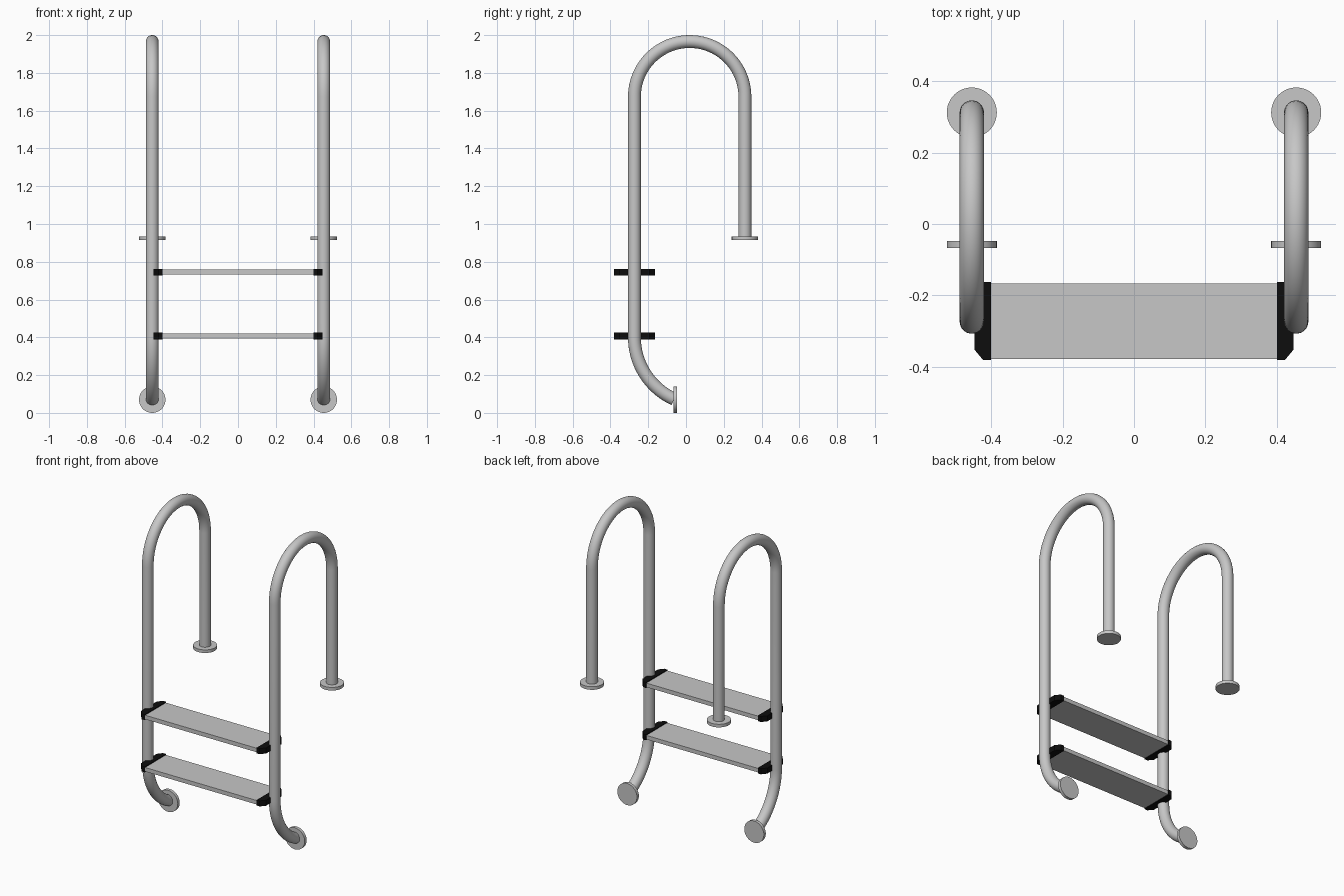
import bpy, bmesh, math
from mathutils import Matrix, Vector

if "Cube" in bpy.data.objects:
    bpy.data.objects.remove(bpy.data.objects["Cube"])


def material(name, rgb):
    m = bpy.data.materials.new(name)
    m.diffuse_color = (*rgb, 1)
    m.use_nodes = True
    m.node_tree.nodes["Principled BSDF"].inputs["Base Color"].default_value = m.diffuse_color
    return m


STEEL = material("steel grey", (0.57, 0.57, 0.57))
BLACK = material("black plastic", (0.004, 0.004, 0.004))

RAIL_X, PIPE_R = 0.454, 0.034
FRONT_Y, BACK_Y = -0.273, 0.312
FLANGE_R = 0.07


def finish(name, bm, mat, smooth=True):
    bmesh.ops.recalc_face_normals(bm, faces=bm.faces[:])
    me = bpy.data.meshes.new(name)
    bm.to_mesh(me)
    bm.free()
    me.materials.append(mat)
    if smooth:
        for p in me.polygons:
            p.use_smooth = True
        me.set_sharp_from_angle(angle=math.radians(35))
    ob = bpy.data.objects.new(name, me)
    bpy.context.collection.objects.link(ob)
    return ob


def pipe(name, path, x, radius, sides=32):
    """Sweep a circle along a path of (y, z) points in the plane at x."""
    bm = bmesh.new()
    rings = []
    pts = [Vector((x, y, z)) for y, z in path]
    for i, p in enumerate(pts):
        t = (pts[min(i + 1, len(pts) - 1)] - pts[max(i - 1, 0)]).normalized()
        side = Vector((1, 0, 0))
        up = t.cross(side)
        rings.append([bm.verts.new(p + radius * (side * math.cos(a) + up * math.sin(a)))
                      for a in (2 * math.pi * k / sides for k in range(sides))])
    for a, b in zip(rings, rings[1:]):
        for k in range(sides):
            n = (k + 1) % sides
            bm.faces.new((a[k], a[n], b[n], b[k]))
    bm.faces.new(rings[0])
    bm.faces.new(rings[-1])
    return finish(name, bm, STEEL)


def disc(name, centre, depth, rot):
    bm = bmesh.new()
    bmesh.ops.create_cone(bm, cap_ends=True, segments=48, radius1=FLANGE_R,
                          radius2=FLANGE_R, depth=depth,
                          matrix=Matrix.Translation(centre) @ rot)
    return finish(name, bm, STEEL)


def prism(name, outline, z0, z1, mat):
    bm = bmesh.new()
    face = bm.faces.new([bm.verts.new((x, y, z0)) for x, y in outline])
    top = bmesh.ops.extrude_face_region(bm, geom=[face])["geom"]
    bmesh.ops.translate(bm, vec=(0, 0, z1 - z0),
                        verts=[v for v in top if isinstance(v, bmesh.types.BMVert)])
    return finish(name, bm, mat, smooth=False)


# rail path: deck post, half-circle handle, front post, curved foot
arch_r = (BACK_Y - FRONT_Y) / 2
arch_y, arch_z = (BACK_Y + FRONT_Y) / 2, 2.0 - PIPE_R - arch_r
foot_r, foot_z = 0.36, 0.40
path = [(BACK_Y, 0.925)]
for i in range(41):
    a = math.pi * i / 40
    path.append((arch_y + arch_r * math.cos(a), arch_z + arch_r * math.sin(a)))
for i in range(25):
    a = math.radians(65.5) * i / 24
    path.append((FRONT_Y + foot_r * (1 - math.cos(a)), foot_z - foot_r * math.sin(a)))

for side, s in (("left", -1), ("right", 1)):
    pipe(f"{side}_rail", path, s * RAIL_X, PIPE_R)
    # mounting flanges on the deck and on the wall
    disc(f"{side}_deck_flange", (s * RAIL_X, BACK_Y, 0.925), 0.02, Matrix())
    disc(f"{side}_wall_flange", (s * RAIL_X, -0.057, FLANGE_R), 0.02,
         Matrix.Rotation(math.pi / 2, 4, "X"))

# steps with chamfered end caps
Y0, Y1 = -0.381, -0.163
for level, z in (("lower", 0.407), ("upper", 0.745)):
    prism(f"{level}_step", [(-0.402, Y0 + 0.003), (0.402, Y0 + 0.003),
                            (0.402, Y1 - 0.003), (-0.402, Y1 - 0.003)],
          z - 0.013, z + 0.013, STEEL)
    for side, s in (("left", -1), ("right", 1)):
        cap = [(0.40, Y0), (0.422, Y0), (0.447, Y0 + 0.03),
               (0.447, Y1 - 0.03), (0.422, Y1), (0.40, Y1)]
        prism(f"{level}_step_{side}_cap", [(s * x, y) for x, y in cap],
              z - 0.018, z + 0.018, BLACK)
